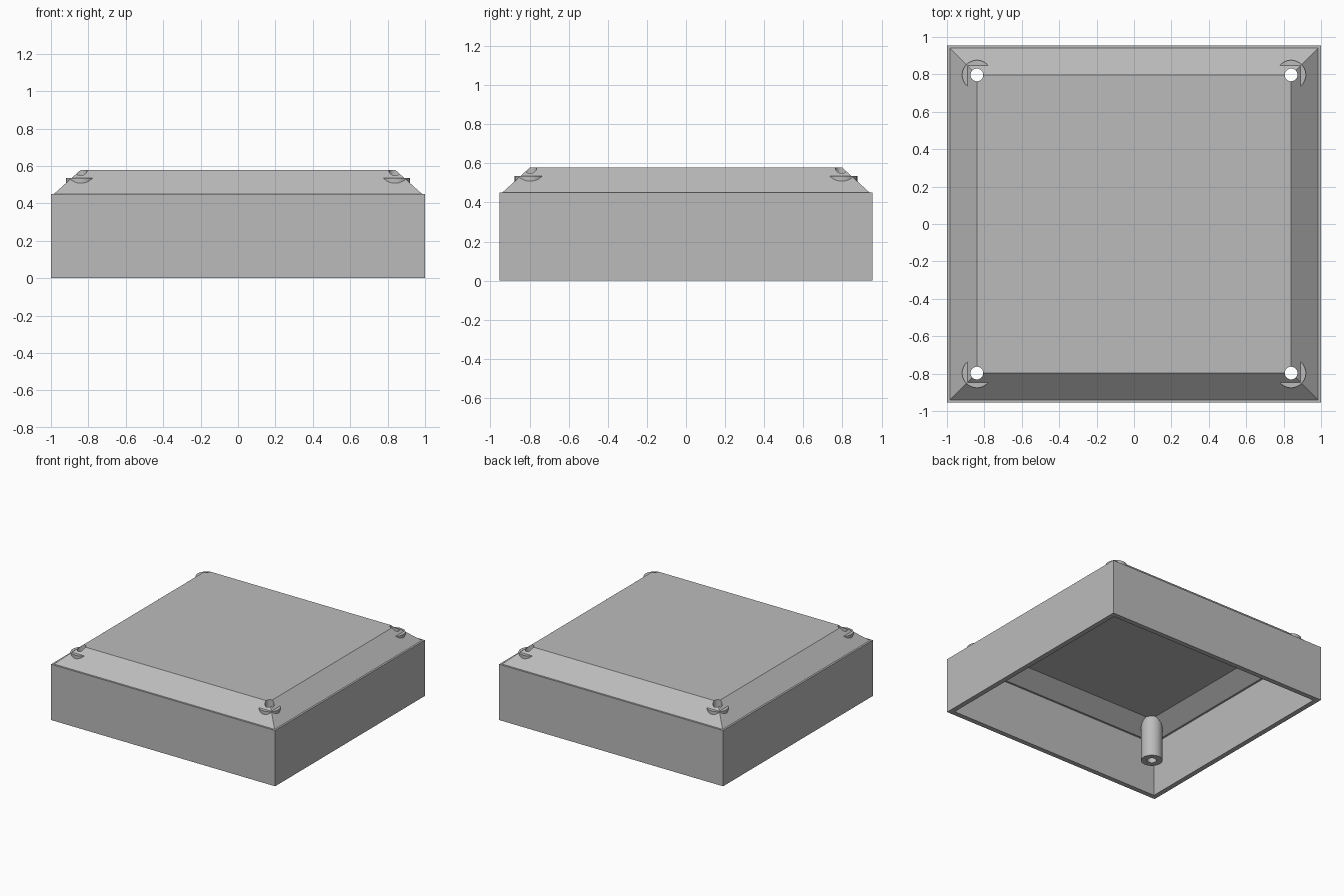
import bpy
import bmesh
from mathutils import Matrix

if "Cube" in bpy.data.objects:
    bpy.data.objects.remove(bpy.data.objects["Cube"], do_unlink=True)

# Single plain grey plastic
grey = bpy.data.materials.new("grey plastic")
grey.use_nodes = True
COLOUR = (0.5, 0.5, 0.5, 1)
grey.diffuse_color = COLOUR
grey.node_tree.nodes["Principled BSDF"].inputs["Base Color"].default_value = COLOUR

POST_X, POST_Y = 0.84, 0.797
CORNERS = [(sx * POST_X, sy * POST_Y) for sx in (-1, 1) for sy in (-1, 1)]


def new_object(name, bm):
    bmesh.ops.recalc_face_normals(bm, faces=bm.faces)
    mesh = bpy.data.meshes.new(name)
    bm.to_mesh(mesh)
    bm.free()
    mesh.materials.append(grey)
    obj = bpy.data.objects.new(name, mesh)
    bpy.context.collection.objects.link(obj)
    return obj


def corner_cylinders(name, radius, bottom, top):
    bm = bmesh.new()
    for x, y in CORNERS:
        bmesh.ops.create_cone(
            bm, cap_ends=True, segments=48, radius1=radius, radius2=radius,
            depth=top - bottom, matrix=Matrix.Translation((x, y, (top + bottom) / 2)))
    return new_object(name, bm)


# Hollow cover: rectangular rings from the ceiling, down inside, up outside
RINGS = [
    (0.815, 0.772, 0.533),   # inner ceiling
    (0.945, 0.900, 0.437),   # inner slope foot
    (0.960, 0.915, 0.437),   # inner ledge
    (0.960, 0.915, 0.0),     # inner rim
    (1.0, 0.955, 0.0),       # outer rim
    (1.0, 0.955, 0.45),      # outer wall top
    (0.985, 0.940, 0.45),    # outer ledge
    (POST_X, POST_Y, 0.58),  # top panel
]
bm = bmesh.new()
loops = [[bm.verts.new((sx * x, sy * y, z))
          for sx, sy in ((-1, -1), (1, -1), (1, 1), (-1, 1))] for x, y, z in RINGS]
for low, high in zip(loops, loops[1:]):
    for i in range(4):
        j = (i + 1) % 4
        bm.faces.new((low[i], low[j], high[j], high[i]))
bm.faces.new(loops[0])
bm.faces.new(loops[-1])
cover = new_object("cover_shell", bm)

# Screw posts joined in the corners, then bored through
posts = corner_cylinders("screw_posts", 0.079, 0.2, 0.535)
bores = corner_cylinders("screw_bores", 0.034, 0.1, 0.7)
for tool, operation in ((posts, "UNION"), (bores, "DIFFERENCE")):
    mod = cover.modifiers.new(tool.name, "BOOLEAN")
    mod.object = tool
    mod.operation = operation
    mod.solver = "EXACT"
    tool.hide_render = True

# Apply the joins and drop the helpers
bpy.context.view_layer.update()
graph = bpy.context.evaluated_depsgraph_get()
result = bpy.data.meshes.new_from_object(cover.evaluated_get(graph))
cover.modifiers.clear()
cover.data = result
for tool in (posts, bores):
    bpy.data.objects.remove(tool, do_unlink=True)

# Round posts smooth, case edges sharp
bpy.ops.object.select_all(action="DESELECT")
cover.select_set(True)
bpy.context.view_layer.objects.active = cover
bpy.ops.object.shade_smooth_by_angle(angle=0.5)
